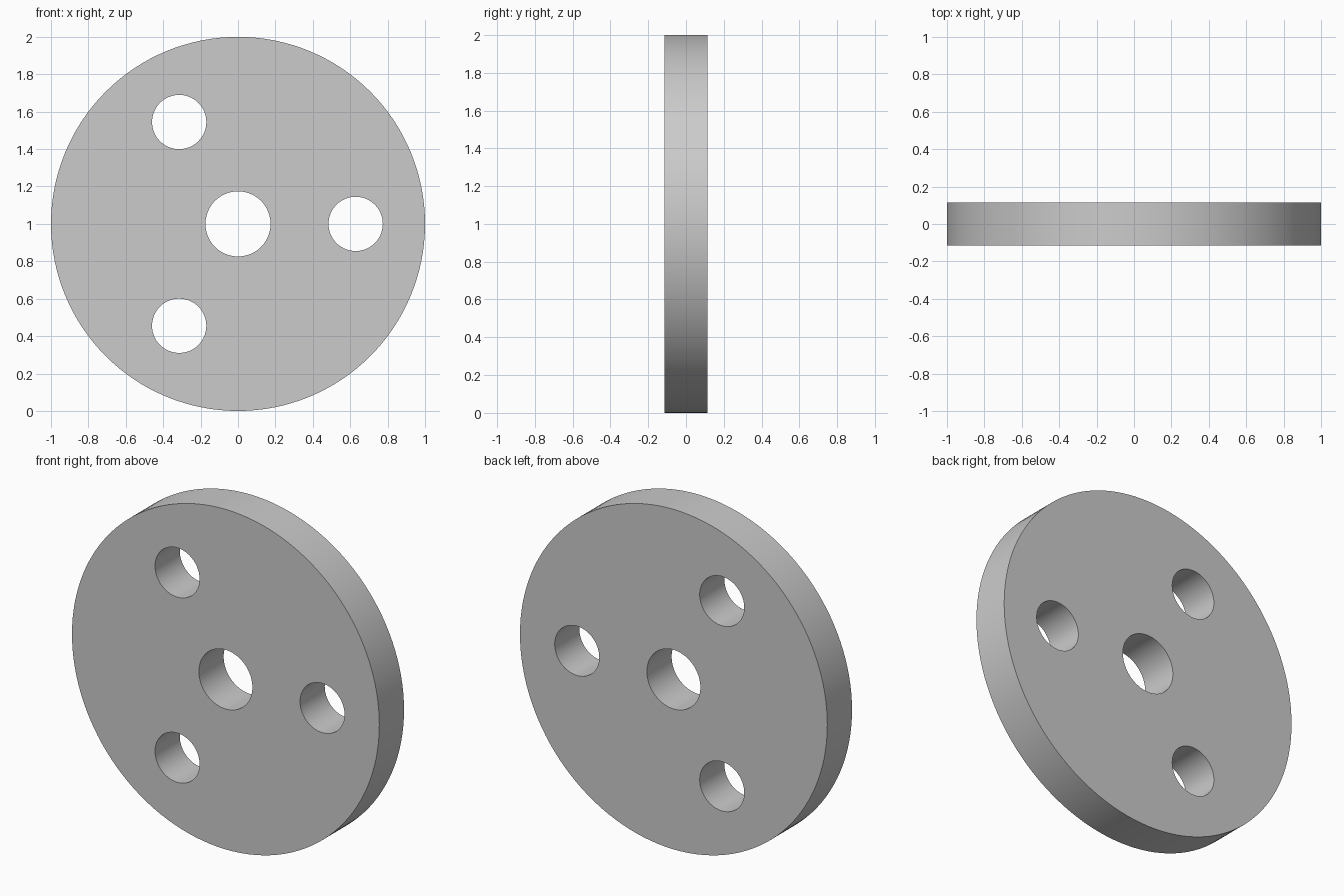
import bpy
from math import cos, sin, tau, pi

if "Cube" in bpy.data.objects:
    bpy.data.objects.remove(bpy.data.objects["Cube"])

THICKNESS = 0.23
CENTRE_Z = 1.0


def cylinder(name, radius, depth, x=0.0, z=CENTRE_Z, sides=128):
    """Cylinder with its axis along y."""
    bpy.ops.mesh.primitive_cylinder_add(vertices=sides, radius=radius, depth=depth,
                                        location=(x, 0, z), rotation=(pi / 2, 0, 0))
    obj = bpy.context.object
    obj.name = name
    return obj


# Round plate
disc = cylinder("disc", 1.0, THICKNESS)

# Centre bore and three evenly spaced bolt holes
cutters = [cylinder("bore_cutter", 0.174, 1.0, sides=96)]
for i in range(3):
    a = tau * i / 3
    cutters.append(cylinder(f"bolt_hole_cutter_{i + 1}", 0.145, 1.0,
                            0.629 * cos(a), CENTRE_Z + 0.629 * sin(a), sides=96))

# Drill the holes, then discard the cutters
bpy.ops.object.select_all(action='DESELECT')
disc.select_set(True)
bpy.context.view_layer.objects.active = disc
for cutter in cutters:
    cutter.hide_render = True
    mod = disc.modifiers.new(cutter.name, 'BOOLEAN')
    mod.operation = 'DIFFERENCE'
    mod.solver = 'EXACT'
    mod.object = cutter
    bpy.ops.object.modifier_apply(modifier=mod.name)
    bpy.data.objects.remove(cutter, do_unlink=True)

# Smooth walls with crisp rims
bpy.ops.object.shade_smooth_by_angle()
